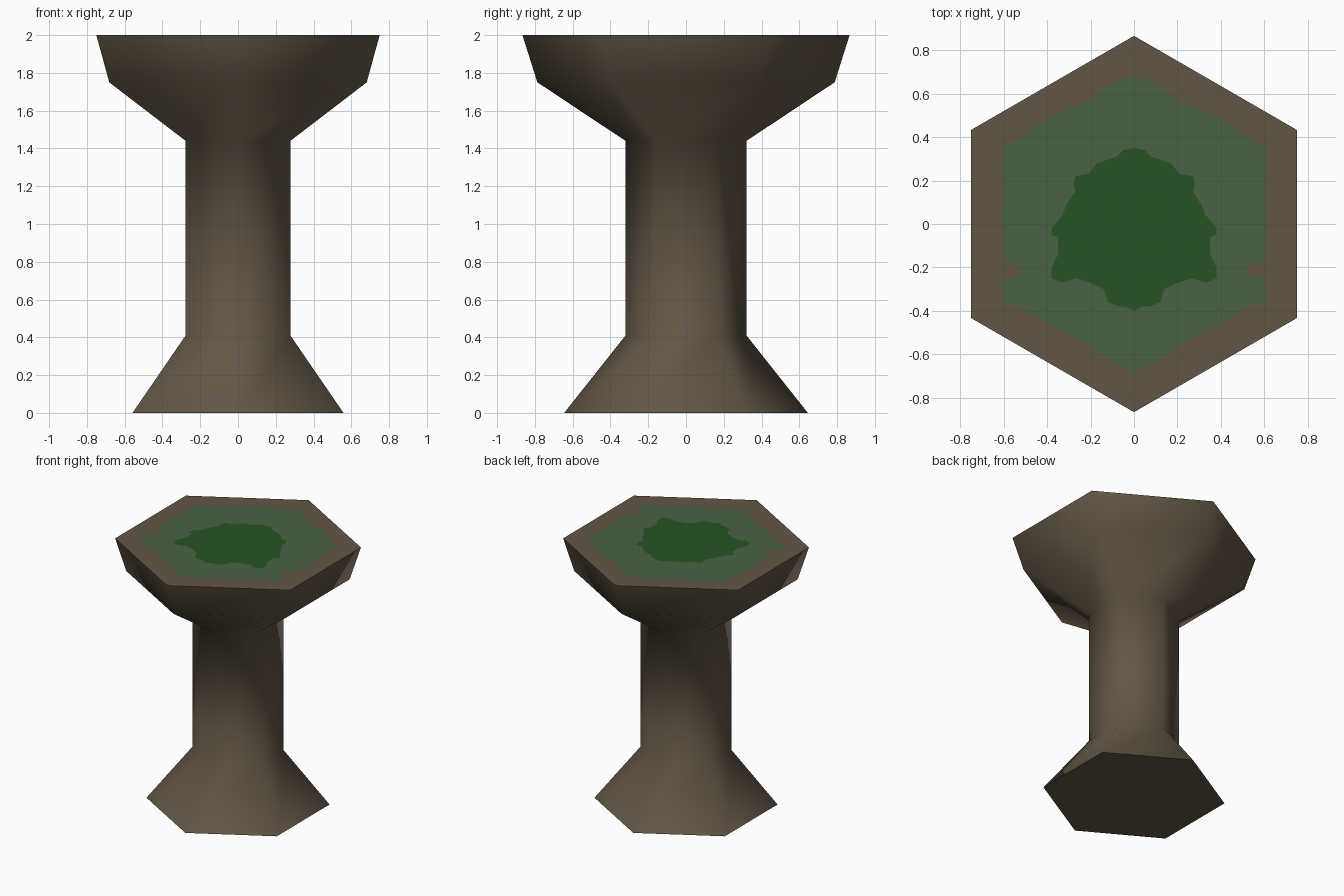
import bpy
import bmesh
import math
from mathutils import Vector
from mathutils.geometry import delaunay_2d_cdt

default_cube = bpy.data.objects.get("Cube")
if default_cube:
    bpy.data.objects.remove(default_cube, do_unlink=True)


def make_material(name, colour):
    material = bpy.data.materials.new(name)
    material.use_nodes = True
    rgba = (*colour, 1.0)
    material.diffuse_color = rgba
    shader = next(n for n in material.node_tree.nodes if n.type == "BSDF_PRINCIPLED")
    shader.inputs["Base Color"].default_value = rgba
    shader.inputs["Roughness"].default_value = 0.9
    return material


brown = make_material("earth brown", (0.123, 0.094, 0.060))
moss = make_material("moss green", (0.066, 0.122, 0.056))
dark_green = make_material("deep green", (0.018, 0.086, 0.018))


def hexagon(radius):
    """Hexagon corners with a point towards the front and the back."""
    angles = [math.radians(90 + 60 * i) for i in range(6)]
    return [Vector((radius * math.cos(a), radius * math.sin(a))) for a in angles]


def mirrored(half):
    """Close a half outline, running from back to front, across x = 0."""
    other = [(-x, y) for x, y in reversed(half[1:-1])]
    return [Vector(p) for p in half + other]


def sides(outline):
    """Pairs of neighbouring items around a closed outline."""
    return list(zip(outline, outline[1:] + outline[:1]))


def contains(outline, point):
    """Count how often a ray towards +x crosses the outline."""
    inside = False
    for a, b in sides(outline):
        if (a.y > point.y) != (b.y > point.y):
            crossing = a.x + (point.y - a.y) * (b.x - a.x) / (b.y - a.y)
            if crossing > point.x:
                inside = not inside
    return inside


def finish(name, bm, materials):
    mesh = bpy.data.meshes.new(name)
    bm.to_mesh(mesh)
    bm.free()
    for material in materials:
        mesh.materials.append(material)
    obj = bpy.data.objects.new(name, mesh)
    bpy.context.scene.collection.objects.link(obj)


# Pedestal: flared foot, straight shaft and wide cup as stacked hexagons
profile = [(0.645, 0), (0.32, 0.41), (0.32, 1.44), (0.787, 1.75), (0.866, 2)]
bm = bmesh.new()
rings = [[bm.verts.new((p.x, p.y, z)) for p in hexagon(r)] for r, z in profile]
for lower, upper in zip(rings, rings[1:]):
    for (a, b), (d, c) in zip(sides(lower), sides(upper)):
        face = bm.faces.new((a, b, c, d))
        face.smooth = True
underside = bm.faces.new(list(reversed(rings[0])))
for edge in underside.edges:
    edge.smooth = False
finish("pedestal", bm, [brown])

# Flat top: brown rim, moss field and dark green centre cut into one surface
moss_half = [
    (0, .68), (.07, .66), (.14, .62), (.22, .56), (.33, .52), (.46, .45),
    (.53, .39), (.6, .35), (.61, .3), (.6, .16), (.61, .02), (.6, -.09),
    (.6, -.18), (.52, -.18), (.52, -.24), (.6, -.25), (.61, -.3), (.6, -.36),
    (.53, -.38), (.43, -.44), (.22, -.55), (.14, -.61), (.05, -.66), (0, -.68),
]
centre_half = [
    (0, .35), (.05, .34), (.08, .31), (.17, .28), (.21, .23), (.27, .22),
    (.28, .18), (.27, .15), (.31, .09), (.33, .04), (.38, -.02), (.38, -.05),
    (.35, -.06), (.35, -.14), (.38, -.2), (.38, -.25), (.33, -.27),
    (.27, -.25), (.2, -.27), (.14, -.3), (.12, -.36), (.07, -.38),
    (.04, -.38), (0, -.4),
]
top_radius, top_height = profile[-1]
patches = [mirrored(moss_half), mirrored(centre_half)]
points, cuts = [], []
for outline in [hexagon(top_radius)] + patches:
    start = len(points)
    points += outline
    cuts += sides(list(range(start, len(points))))
flat_points, _, triangles, *_ = delaunay_2d_cdt(points, cuts, [], 0, 1e-5)

bm = bmesh.new()
top_verts = [bm.verts.new((p.x, p.y, top_height)) for p in flat_points]
for triangle in triangles:
    face = bm.faces.new([top_verts[i] for i in triangle])
    face.normal_update()
    if face.normal.z < 0:
        face.normal_flip()
    # the patches are nested, so the count of patches around a face is its colour
    middle = face.calc_center_median()
    face.material_index = sum(contains(patch, middle) for patch in patches)
finish("cup_top", bm, [brown, moss, dark_green])
